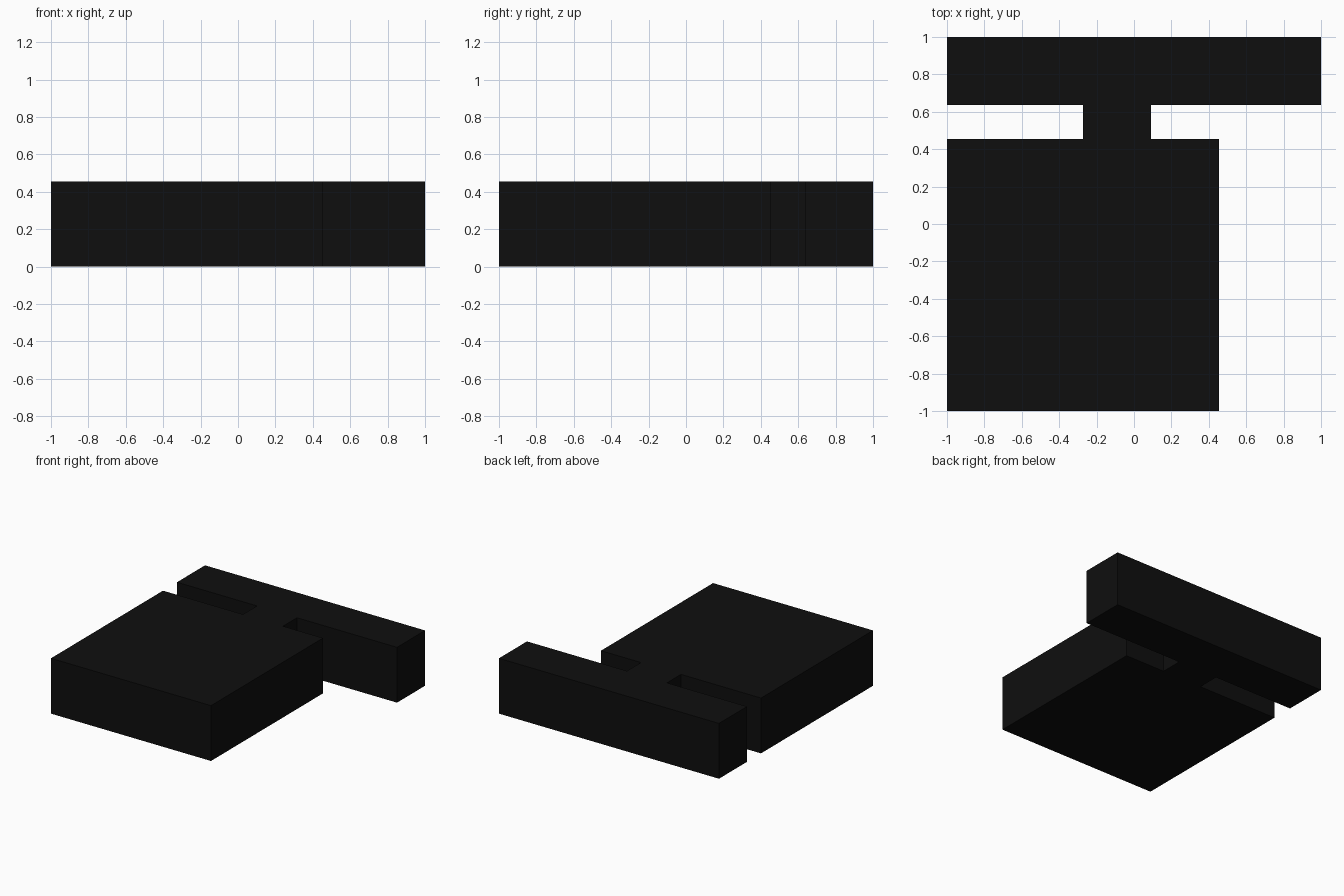
import bpy, bmesh

if "Cube" in bpy.data.objects:
    bpy.data.objects.remove(bpy.data.objects["Cube"])

U = 2 / 22           # the model sits on a 22-unit grid
HEIGHT = 5 * U

black = bpy.data.materials.new("black")
black.diffuse_color = (0.0045, 0.0045, 0.0045, 1)
black.use_nodes = True
black.node_tree.nodes["Principled BSDF"].inputs["Base Color"].default_value = black.diffuse_color

# Outline of block, neck and crossbar, anticlockwise from above
outline = [(-11, -11), (5, -11), (5, 5), (1, 5), (1, 7), (11, 7),
           (11, 11), (-11, 11), (-11, 7), (-3, 7), (-3, 5), (-11, 5)]

# Extrude the outline into one solid plate
bm = bmesh.new()
base = bm.faces.new([bm.verts.new((x * U, y * U, 0)) for x, y in outline])
top = bmesh.ops.extrude_face_region(bm, geom=[base], use_keep_orig=True)["geom"]
bmesh.ops.translate(bm, vec=(0, 0, HEIGHT),
                    verts=[g for g in top if isinstance(g, bmesh.types.BMVert)])
bmesh.ops.recalc_face_normals(bm, faces=bm.faces)

mesh = bpy.data.meshes.new("block_with_crossbar")
bm.to_mesh(mesh)
bm.free()
mesh.materials.append(black)
plate = bpy.data.objects.new("block_with_crossbar", mesh)
bpy.context.collection.objects.link(plate)
